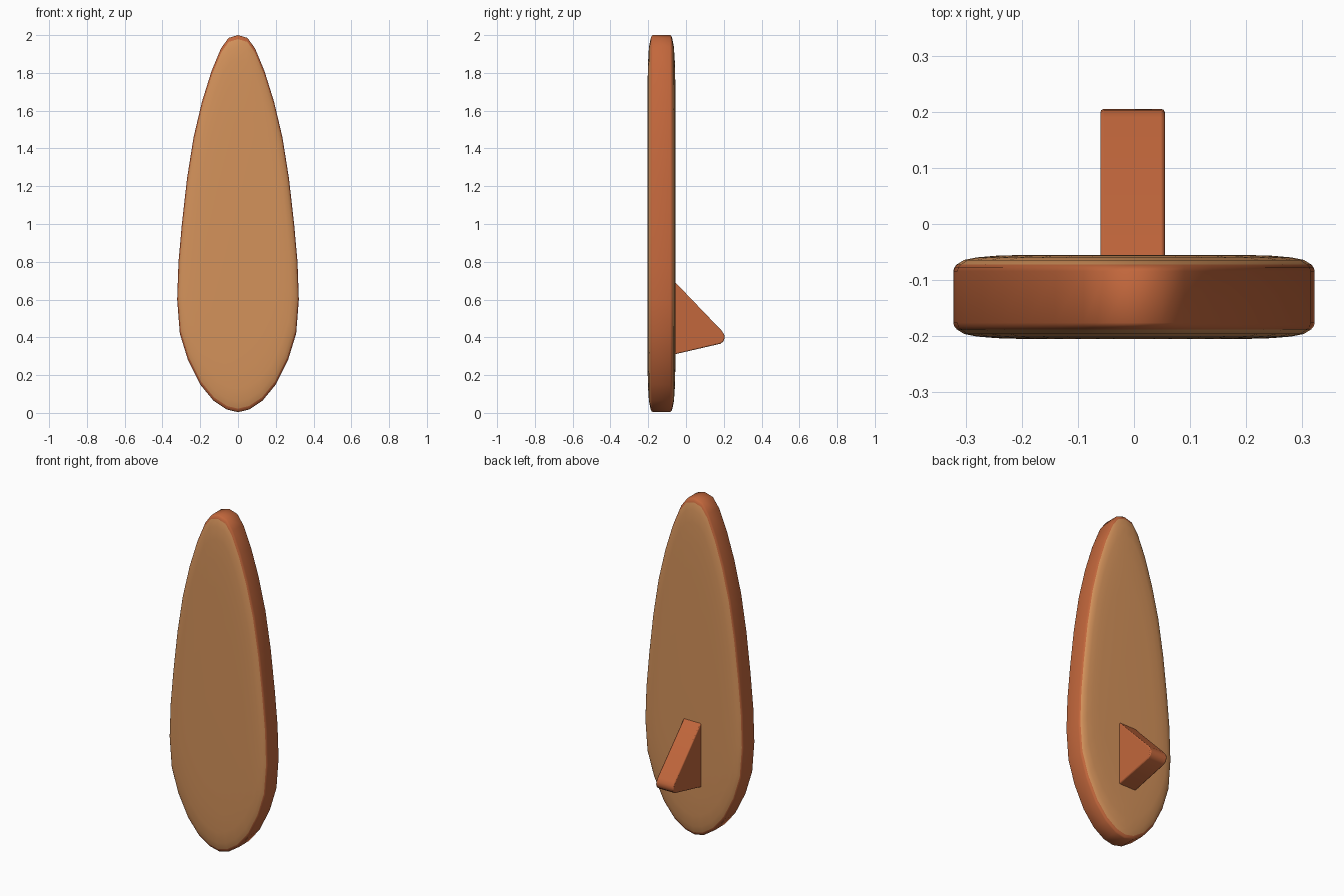
import bpy, bmesh, math

cube = bpy.data.objects.get("Cube")
if cube:
    bpy.data.objects.remove(cube)


def material(name, colour):
    mat = bpy.data.materials.new(name)
    mat.use_nodes = True
    mat.diffuse_color = (*colour, 1)
    mat.node_tree.nodes["Principled BSDF"].inputs["Base Color"].default_value = (*colour, 1)
    return mat


RIM = material("rust_rim", (0.54, 0.135, 0.045))
DECK = material("tan_deck", (0.66, 0.29, 0.105))


def finish(name, bm, mats, angle):
    bmesh.ops.recalc_face_normals(bm, faces=bm.faces)
    mesh = bpy.data.meshes.new(name)
    bm.to_mesh(mesh)
    bm.free()
    obj = bpy.data.objects.new(name, mesh)
    bpy.context.collection.objects.link(obj)
    for mat in mats:
        mesh.materials.append(mat)
    bpy.ops.object.select_all(action="DESELECT")
    obj.select_set(True)
    bpy.context.view_layer.objects.active = obj
    bpy.ops.object.shade_smooth_by_angle(angle=math.radians(angle))
    return obj


# Board: teardrop outline (half width, height), mirrored across x
half = [(0.05, 1.985), (0.09, 1.93), (0.14, 1.81), (0.19, 1.65), (0.235, 1.46),
        (0.27, 1.24), (0.297, 1.0), (0.315, 0.8), (0.322, 0.6), (0.308, 0.42),
        (0.265, 0.28), (0.2, 0.15), (0.13, 0.065), (0.06, 0.018)]
outline = [(0, 2.0)] + half + [(0, 0.004)] + [(-x, z) for x, z in reversed(half)]

# Rim rounding: (outline scale, distance from the middle plane)
rounding = [(1, 0.046), (0.994, 0.053), (0.98, 0.058), (0.94, 0.066),
            (0.87, 0.0705), (0.76, 0.0735), (0.6, 0.075)]
section = [(s, -d) for s, d in reversed(rounding)] + rounding
MID_Y, MID_Z = -0.13, 0.95

bm = bmesh.new()
rings = [[bm.verts.new((x * s, MID_Y + d, MID_Z + (z - MID_Z) * s)) for x, z in outline]
         for s, d in section]
count = len(outline)
for (s0, _), (s1, _), a, b in zip(section, section[1:], rings, rings[1:]):
    for i in range(count):
        j = (i + 1) % count
        face = bm.faces.new((a[i], a[j], b[j], b[i]))
        # Everything inside the rim edge is deck coloured
        face.material_index = 1 if min(s0, s1) < 0.975 else 0
for ring in (rings[0], rings[-1]):
    bm.faces.new(ring).material_index = 1
finish("board", bm, [RIM, DECK], 50)

# Fin: side profile (y, z) extruded across x
profile = [(-0.07, 0.705), (0.19, 0.434), (0.202, 0.415), (0.205, 0.398),
           (0.198, 0.378), (0.182, 0.366), (-0.07, 0.308)]
bm = bmesh.new()
base = bm.faces.new([bm.verts.new((-0.06, y, z)) for y, z in profile])
side = bmesh.ops.extrude_face_region(bm, geom=[base])["geom"]
bmesh.ops.translate(bm, vec=(0.115, 0, 0),
                    verts=[v for v in side if isinstance(v, bmesh.types.BMVert)])
fin = finish("fin", bm, [RIM], 40)
bevel = fin.modifiers.new("soft_edges", "BEVEL")
bevel.width = 0.006
bevel.segments = 2
bevel.limit_method = "ANGLE"
bevel.angle_limit = math.radians(50)
